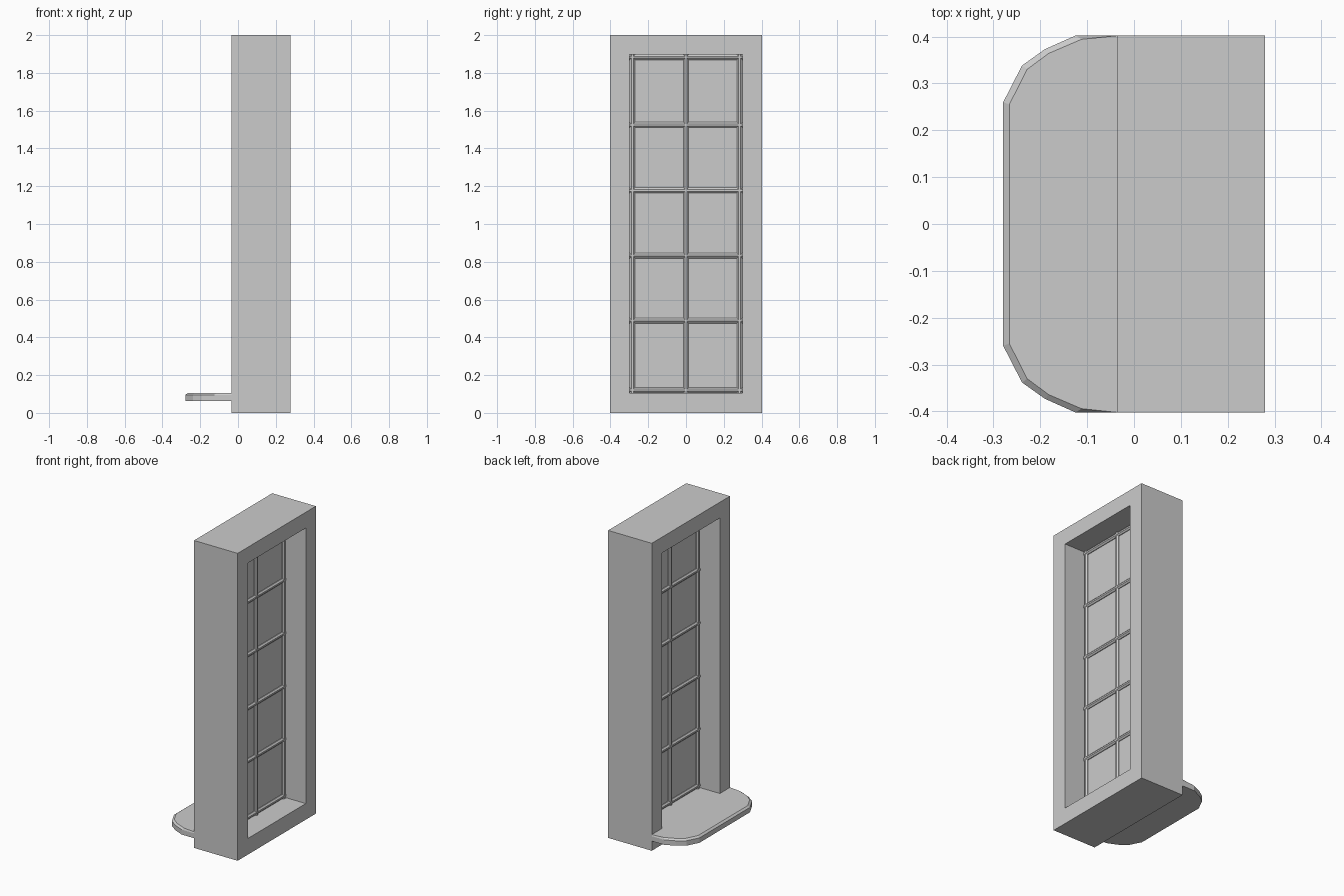
import bpy, bmesh
from mathutils import Vector

if "Cube" in bpy.data.objects:
    bpy.data.objects.remove(bpy.data.objects["Cube"])

X0, X1 = -0.035, 0.279          # wall depth
XM = (X0 + X1) / 2              # window plane
Z0, Z1, YO = 0.105, 1.897, 0.298  # opening


def make(name, verts, faces):
    me = bpy.data.meshes.new(name)
    me.from_pydata(verts, [], faces)
    bm = bmesh.new()
    bm.from_mesh(me)
    bmesh.ops.recalc_face_normals(bm, faces=bm.faces)
    bm.to_mesh(me)
    bm.free()
    ob = bpy.data.objects.new(name, me)
    bpy.context.collection.objects.link(ob)
    return ob


def loft(name, rings, closed=False):
    """Quads between successive rings; capped ends, or joined into a loop."""
    n = len(rings[0])
    verts = [p for r in rings for p in r]
    m = len(rings)
    faces = []
    for i in range(m if closed else m - 1):
        a, b = i * n, (i + 1) % m * n
        faces += [(a + j, a + (j + 1) % n, b + (j + 1) % n, b + j) for j in range(n)]
    if not closed:
        faces += [tuple(range(n)), tuple(range((m - 1) * n, m * n))]
    return make(name, verts, faces)


def rect(x, y, z0, z1):
    return [(x, -y, z0), (x, y, z0), (x, y, z1), (x, -y, z1)]


def bar(name, a, b, w=0.014, d=0.017):
    """Glazing bar with chamfered section, from a to b in the window plane."""
    a, b = Vector(a), Vector(b)
    u = Vector((1, 0, 0))
    v = (b - a).normalized().cross(u)
    prof = [(d, .35), (d * .5, 1), (-d * .5, 1), (-d, .35),
            (-d, -.35), (-d * .5, -1), (d * .5, -1), (d, -.35)]
    return loft(name, [[p + u * s + v * t * w for s, t in prof] for p in (a, b)])


# wall surround with rectangular opening
loft("wall_surround", [rect(X0, 0.402, 0, 2), rect(X1, 0.402, 0, 2),
                       rect(X1, YO, Z0, Z1), rect(X0, YO, Z0, Z1)], closed=True)

# rounded sill with a chamfered top edge
outer = [(X0, .402), (-.125, .402), (-.19, .373), (-.239, .338), (-.279, .26)]
inner = [(X0, .402), (-.112, .394), (-.182, .364), (-.228, .33), (-.266, .255)]


def outline(pts, z):
    return [(x, y, z) for x, y in pts] + [(x, -y, z) for x, y in reversed(pts)]


loft("sill", [outline(outer, .063), outline(outer, .095), outline(inner, Z0)])

# glass pane
loft("glass_pane", [rect(XM - .004, YO, Z0, Z1), rect(XM + .004, YO, Z0, Z1)])

# glazing bars: border and divisions
ye, zb, zt = YO - .014, Z0 + .016, Z1 - .014
for i, y in enumerate((-ye, 0, ye)):
    bar(f"vertical_bar_{i}", (XM, y, Z0), (XM, y, Z1))
for i, z in enumerate((zb, .488, .832, 1.178, 1.525, zt)):
    bar(f"horizontal_bar_{i}", (XM, -YO, z), (XM, YO, z), d=.0165)
